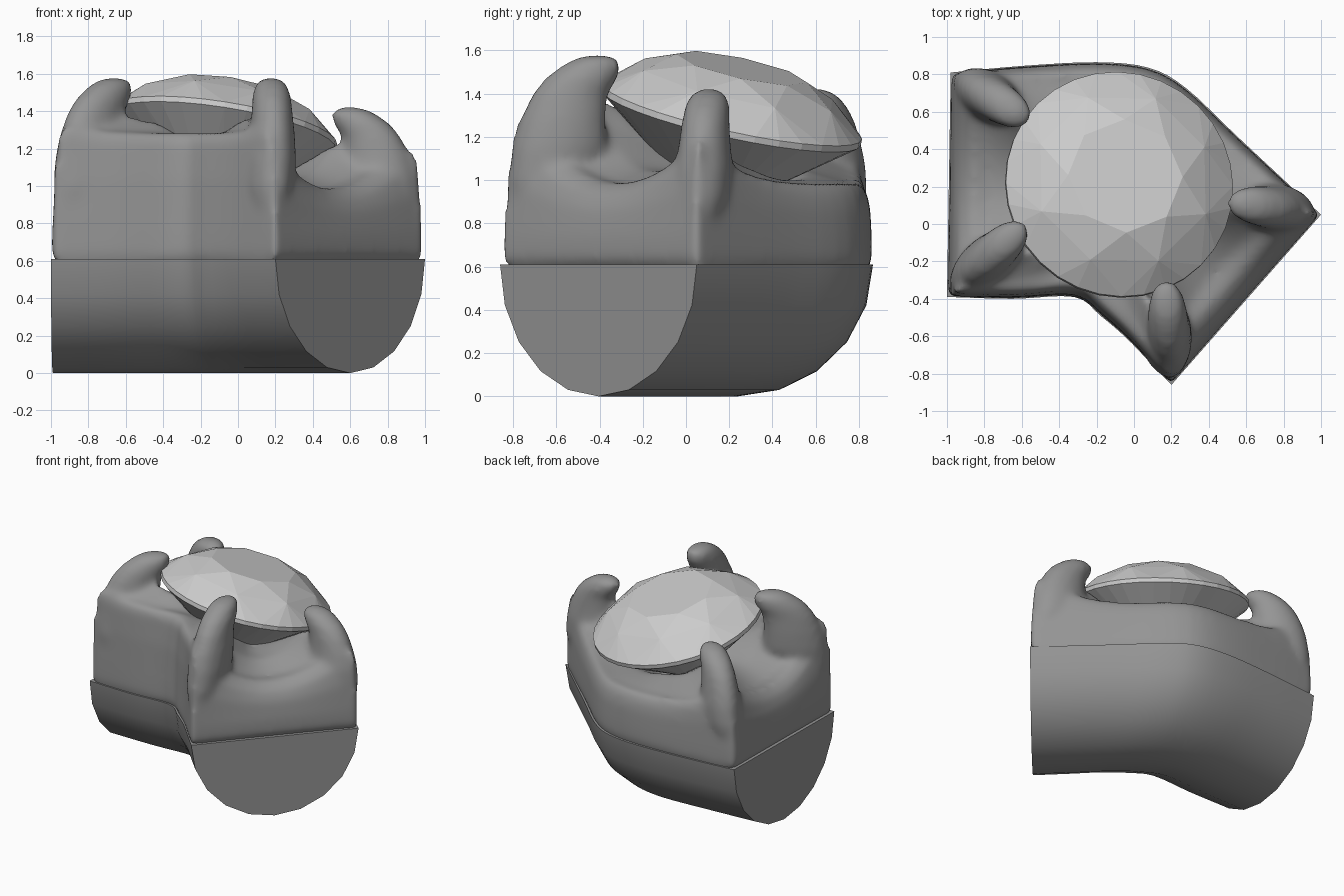
import bpy, bmesh, math
from mathutils import Vector

if "Cube" in bpy.data.objects:
    bpy.data.objects.remove(bpy.data.objects["Cube"])

SPLIT = 0.61
# paired (front edge, back edge) plan stations of the bent band
ST = [((-1, -.39), (-.98, .81)), ((-.65, -.40), (-.6, .845)), ((-.32, -.39), (-.2, .865)),
      ((-.18, -.49), (.08, .835)), ((-.04, -.61), (.28, .725)), ((.08, -.735), (.55, .47)),
      ((.2, -.86), (1, .05))]
CENTRE = Vector((-.06, .15))
GEM = Vector((-.08, .21, 1.305))


def smooth_path(pts, n=4):
    """Catmull-Rom curve through the points."""
    pts = [Vector(p) for p in pts]
    e = [pts[0] * 2 - pts[1]] + pts + [pts[-1] * 2 - pts[-2]]
    out = []
    for a, b, c, d in zip(e, e[1:], e[2:], e[3:]):
        for k in range(n):
            t = k / n
            out.append(b + (c - a) * t / 2 + (a * 2 - b * 5 + c * 4 - d) * t * t / 2
                       + (b * 3 - a - c * 3 + d) * t ** 3 / 2)
    return out + [pts[-1]]


def add_mesh(name, bm, grey, angle=None):
    bmesh.ops.recalc_face_normals(bm, faces=bm.faces)
    me = bpy.data.meshes.new(name)
    bm.to_mesh(me)
    bm.free()
    mat = bpy.data.materials.new(name + "_grey")
    mat.diffuse_color = (grey, grey, grey, 1)
    mat.use_nodes = True
    mat.node_tree.nodes["Principled BSDF"].inputs["Base Color"].default_value = mat.diffuse_color
    me.materials.append(mat)
    ob = bpy.data.objects.new(name, me)
    bpy.context.collection.objects.link(ob)
    if angle:
        bpy.ops.object.select_all(action='DESELECT')
        bpy.context.view_layer.objects.active = ob
        ob.select_set(True)
        bpy.ops.object.shade_smooth_by_angle(angle=math.radians(angle))
    return ob


def loft(bm, rings):
    """Bridge closed rings of equal length and cap both ends."""
    vs = [[bm.verts.new(p) for p in r] for r in rings]
    n = len(vs[0])
    for a, b in zip(vs, vs[1:]):
        for i in range(n):
            j = (i + 1) % n
            bm.faces.new((a[i], a[j], b[j], b[i]))
    for r, p in ((vs[0], rings[0]), (vs[-1], rings[-1])):
        c = bm.verts.new(sum((Vector(q) for q in p), Vector()) / n)
        for i in range(n):
            bm.faces.new((r[i], r[(i + 1) % n], c))


# lower half of the band: half-round section, bent in plan
front = smooth_path([f for f, b in ST])
back = smooth_path([b for f, b in ST])
bm = bmesh.new()
rings = []
for f, b in zip(front, back):
    m, h = (f + b) / 2, (f - b) / 2
    ring = []
    for k in range(11):
        a = math.pi * k / 10
        q = m + h * math.cos(a)
        ring.append((q.x, q.y, SPLIT * (1 - math.sin(a))))
    rings.append(ring)
loft(bm, rings)
add_mesh("band_lower", bm, .3, 35)

# setting: walls with a saddle-shaped rim and a bowl, plus four claws
back.reverse()
sides = [(front, 1.34, 1.29, 1.34, 4, .6), ([front[-1], back[0]], 1.25, .99, 1.2, 2, 1),
         (back, 1.2, .99, 1.2, 4, .5), ([back[-1], front[0]], 1.18, 1.0, 1.25, 2, 1)]
outline = []          # (plan point, rim height, rim softness)
for pts, h0, hm, h1, power, soft in sides:
    lens = [(b - a).length for a, b in zip(pts, pts[1:])]
    total = sum(lens)
    for k in range(24):
        t = k / 24
        d, i = t * total, 0
        while d > lens[i]:
            d -= lens[i]
            i += 1
        p = pts[i].lerp(pts[i + 1], d / lens[i])
        outline.append((p, hm + ((h0 if t < .5 else h1) - hm) * abs(2 * t - 1) ** power, soft))


def ring(inset, zfun):
    out = []
    for p, h, soft in outline:
        q = p + (CENTRE - p).normalized() * inset * (soft if inset > .02 else 1)
        out.append((q.x, q.y, zfun(h)))
    return out


def under_gem(x, y):
    """Height of the tilted stone's lower cone."""
    dx, dy = x - GEM.x, y - GEM.y
    return GEM.z - .16 * dx - .22 * dy - .75 * max(0, .615 - math.hypot(dx, dy))


bm = bmesh.new()
rings = [ring(.15, lambda h: .45), ring(.06, lambda h: .57), ring(.005, lambda h: .63),
         ring(.006, lambda h: .74), ring(.025, lambda h: .72 + (h - .72) * .55),
         ring(.06, lambda h: h - .05), ring(.13, lambda h: h), ring(.22, lambda h: h - .01)]
for s in (.55, .25):
    r = []
    for p, h, soft in outline:
        q = CENTRE + (p - CENTRE) * s
        r.append((q.x, q.y, min(under_gem(q.x, q.y), h + .05)))
    rings.append(r)
loft(bm, rings)

# claw profile: height, outer and inner reach, half width
CLAW = [(.74, .12, .30, .04), (.9, .05, .38, .10), (1.0, .04, .46, .13), (1.15, .055, .50, .135),
        (1.28, .09, .49, .12), (1.4, .145, .50, .11), (1.48, .21, .55, .105),
        (1.54, .29, .565, .09), (1.575, .36, .54, .06), (1.585, .43, .48, .02)]
for foot, tip, top in (((-1, -.39), (-.58, .0), 1.565), ((.2, -.86), (.17, -.3), 1.565),
                       ((1, .05), (.5, .12), 1.41), ((-.98, .81), (-.56, .55), 1.41)):
    foot, tip = Vector(foot), Vector(tip)
    d = tip - foot
    k = d.length / .56
    d.normalize()
    # the feet follow the corner bisector, the tips aim at the stone
    bis = (CENTRE - foot).normalized()
    n = Vector((-d.y, d.x))
    rings = []
    for z, u0, u1, w in CLAW:
        blend = min(1, max(0, (z - .74) / .5))
        e = bis.lerp(d, blend).normalized()
        z = .5 + (z - .5) * (top - .5) / 1.07
        r = []
        for i in range(20):
            a = math.tau * i / 20
            q = foot + e * k * ((u0 + u1) / 2 + (u1 - u0) / 2 * math.cos(a)) + n * w * math.sin(a)
            r.append((q.x, q.y, z))
        rings.append(r)
    loft(bm, rings)
setting = add_mesh("claw_setting", bm, .3)
m = setting.modifiers.new("fuse", 'REMESH')
m.mode = 'VOXEL'
m.voxel_size = .02
m.use_smooth_shade = True
m = setting.modifiers.new("soften", 'SMOOTH')
m.factor = .5
m.iterations = 18

# faceted round stone, tilted back and to the right
bm = bmesh.new()
for n, r, z, off in ((8, .31, .22, 0), (8, .48, .14, .5), (32, .615, .015, 0), (32, .615, -.015, 0),
                     (8, .14, -.385, .5), (1, 0, -.47, 0)):
    for i in range(n):
        a = math.tau * (i + off) / n
        bm.verts.new((r * math.cos(a), r * math.sin(a), z))
bmesh.ops.convex_hull(bm, input=bm.verts[:])
bmesh.ops.dissolve_limit(bm, angle_limit=math.radians(1), verts=bm.verts[:], edges=bm.edges[:])
gem = add_mesh("gem", bm, .95)
gem.location = GEM
gem.rotation_mode = 'QUATERNION'
gem.rotation_quaternion = Vector((0, 0, 1)).rotation_difference(Vector((.16, .22, 1)))
